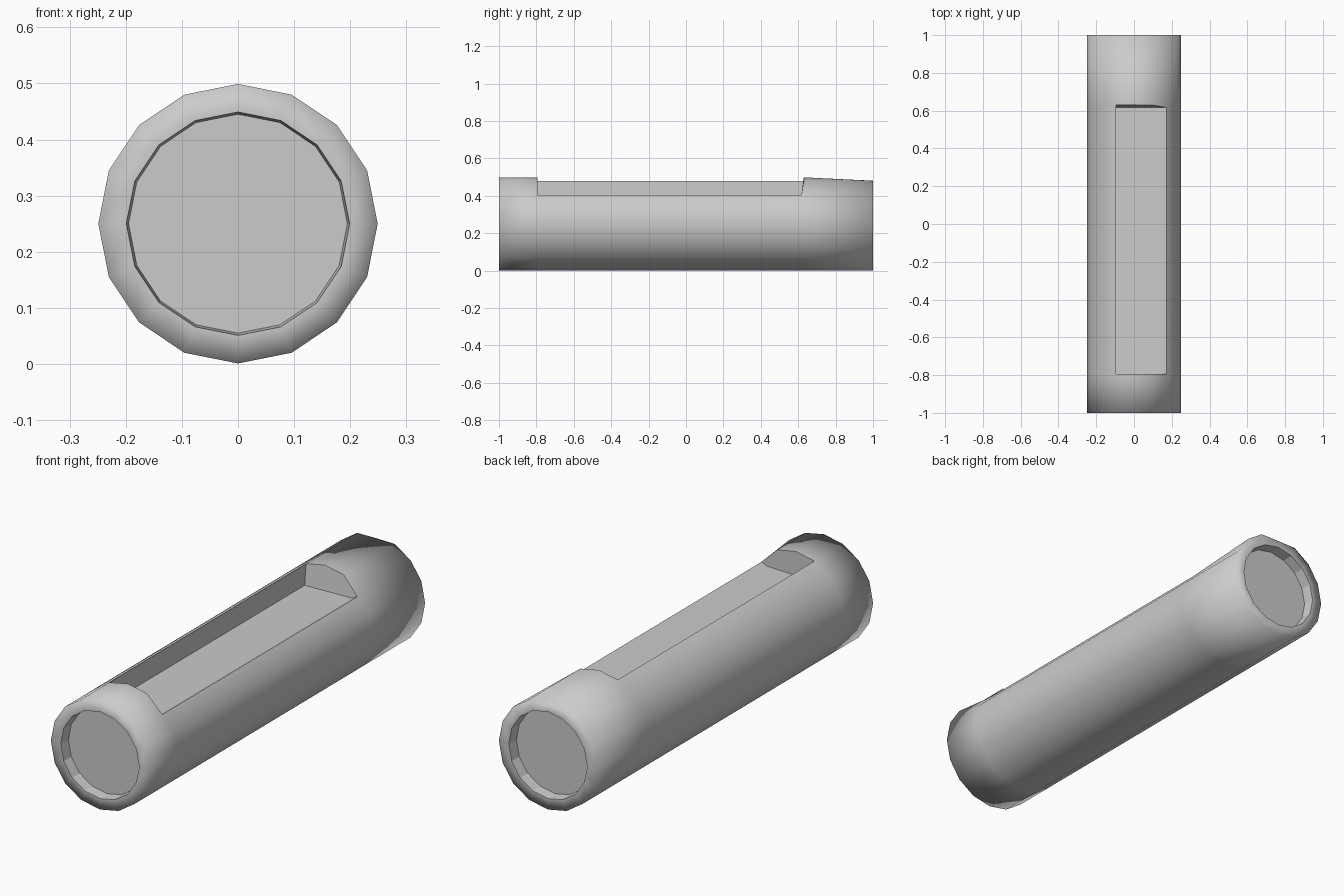
import bpy, bmesh, math

if "Cube" in bpy.data.objects:
    bpy.data.objects.remove(bpy.data.objects["Cube"])

SIDES, R, CZ = 16, 0.249, 0.25
bm = bmesh.new()


def ring(y, r):
    """16-sided loop around the y axis, first corner at the top, going towards +x."""
    return [bm.verts.new((r * math.sin(i * math.tau / SIDES), y,
                          CZ + r * math.cos(i * math.tau / SIDES)))
            for i in range(SIDES)]


def bridge(a, b, smooth=True, skip=()):
    for i in range(SIDES):
        if i not in skip:
            j = (i + 1) % SIDES
            bm.faces.new((a[i], a[j], b[j], b[i])).smooth = smooth


# Outer shell, with the three top facets left open for the slot
front, slot_front, slot_back, back = [ring(y, R) for y in (-1, -0.795, 0.63, 1)]
back[0].co.z = 0.481
for loop in (slot_front, slot_back):
    loop[2].co.x, loop[2].co.z = 0.173, 0.405
slot_back[2].co.y = 0.617
bridge(front, slot_front)
bridge(slot_front, slot_back, skip=(SIDES - 1, 0, 1))
bridge(slot_back, back)

# Shallow round recess in each end
for rim, y, inward in ((front, -1, 1), (back, 1, -1)):
    lip = ring(y, 0.199)
    floor = ring(y + inward * 0.05, 0.195)
    bridge(rim, lip)
    bridge(lip, floor, smooth=False)
    bm.faces.new(floor)

# Slot end walls
low = []
for loop, y in ((slot_front, -0.795), (slot_back, 0.617)):
    left = bm.verts.new((-0.094, y, 0.386))
    right = bm.verts.new((0.146, y, 0.392))
    bm.faces.new((loop[15], loop[0], loop[1], loop[2], right, left))
    low.append((left, right))

# Slot side walls and floor
(fl, fr), (bl, br) = low
bm.faces.new((slot_front[15], fl, bl, slot_back[15]))
bm.faces.new((slot_front[2], slot_back[2], br, fr))
bm.faces.new((fl, fr, br, bl))

bmesh.ops.recalc_face_normals(bm, faces=bm.faces)
mesh = bpy.data.meshes.new("slotted_tube")
bm.to_mesh(mesh)
bm.free()
obj = bpy.data.objects.new("slotted_tube", mesh)
bpy.context.collection.objects.link(obj)
